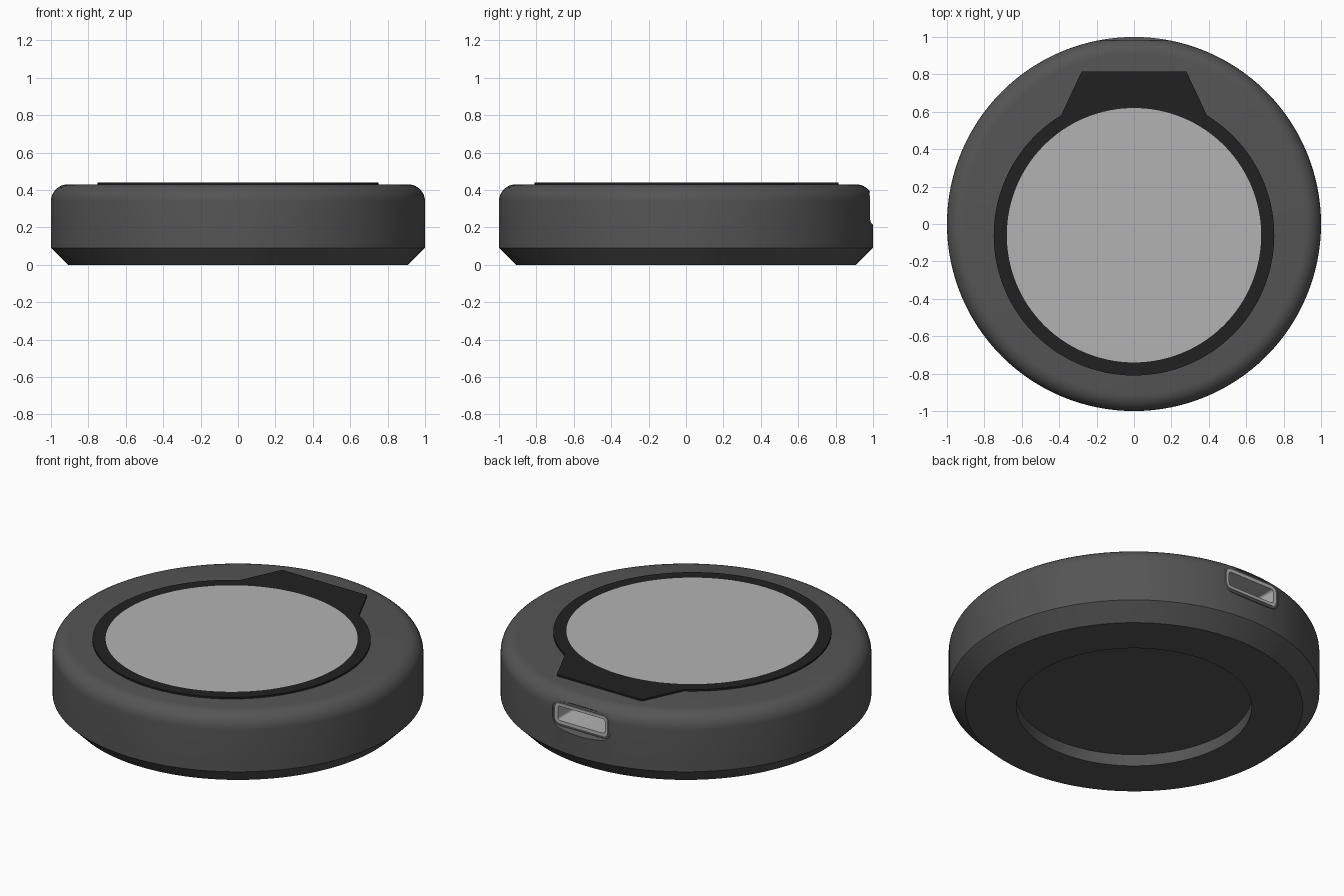
import bpy, bmesh, math
from math import sin, cos, pi

if "Cube" in bpy.data.objects:
    bpy.data.objects.remove(bpy.data.objects["Cube"])

TOP = 0.43
PORT_Z = 0.31
DISC_Y = -0.06


def material(name, v):
    m = bpy.data.materials.new(name)
    m.diffuse_color = (v, v, v, 1)
    m.use_nodes = True
    m.node_tree.nodes["Principled BSDF"].inputs["Base Color"].default_value = m.diffuse_color
    return m


dark_grey = material("dark_grey", 0.09)
black = material("black", 0.015)
light_grey = material("light_grey", 0.45)


def finish(ob, mat=None):
    bpy.ops.object.select_all(action='DESELECT')
    bpy.context.view_layer.objects.active = ob
    ob.select_set(True)
    if mat:
        ob.data.materials.append(mat)
    bpy.ops.object.shade_smooth_by_angle(angle=math.radians(30))


def loft(name, rings):
    """Skin a list of equal-length rings and cap both ends."""
    bm = bmesh.new()
    vs = [[bm.verts.new(p) for p in r] for r in rings]
    n = len(rings[0])
    for a, b in zip(vs, vs[1:]):
        for i in range(n):
            j = (i + 1) % n
            bm.faces.new((a[i], a[j], b[j], b[i]))
    bm.faces.new(vs[0][::-1])
    bm.faces.new(vs[-1])
    bmesh.ops.recalc_face_normals(bm, faces=bm.faces)
    me = bpy.data.meshes.new(name)
    bm.to_mesh(me)
    bm.free()
    ob = bpy.data.objects.new(name, me)
    bpy.context.collection.objects.link(ob)
    return ob


def circle(r, z, y=0.0, n=128):
    return [(r * cos(2 * pi * i / n), y + r * sin(2 * pi * i / n), z) for i in range(n)]


def slot(w, h, r, y, n=6):
    """Rounded rectangle in the xz plane, centred on the port."""
    pts = []
    for q, (sx, sz) in enumerate(((1, 1), (-1, 1), (-1, -1), (1, -1))):
        for i in range(n + 1):
            a = (q + i / n) * pi / 2
            pts.append((sx * (w / 2 - r) + r * cos(a), y,
                        PORT_Z + sz * (h / 2 - r) + r * sin(a)))
    return pts


def cut(ob, cutter):
    mod = ob.modifiers.new("cut", 'BOOLEAN')
    mod.operation = 'DIFFERENCE'
    mod.solver = 'EXACT'
    mod.object = cutter
    bpy.context.view_layer.objects.active = ob
    bpy.ops.object.modifier_apply(modifier=mod.name)
    bpy.data.objects.remove(cutter)


# Body: chamfered foot with a round recess, filleted top edge
profile = [(0.635, 0.07), (0.635, 0), (0.91, 0), (1, 0.09)]
profile += [(0.91 + 0.09 * cos(i * pi / 16), TOP - 0.09 + 0.09 * sin(i * pi / 16))
            for i in range(9)]
body = loft("body", [circle(r, z) for r, z in profile])

# Port opening in the back: shallow tapered recess, then the socket hole
cut(body, loft("recess_cutter", [slot(0.38, 0.15, 0.05, 0.98),
                                 slot(0.42, 0.19, 0.07, 1.0),
                                 slot(0.42, 0.19, 0.07, 1.1)]))
cut(body, loft("socket_cutter", [slot(0.345, 0.12, 0.03, 0.70),
                                 slot(0.345, 0.12, 0.03, 1.05)]))
finish(body, dark_grey)

# Metal socket shell, closed at both ends of its wall
shell = loft("port_shell", [slot(0.346, 0.121, 0.03, 0.70),
                            slot(0.346, 0.121, 0.03, 0.984),
                            slot(0.31, 0.085, 0.015, 0.984),
                            slot(0.31, 0.085, 0.015, 0.72)])
finish(shell, light_grey)

# Black trim: ring with a tapered tab, flat outline with a round hole
start = math.acos(0.39 / 0.75)
sweep = pi + 2 * start
outer = [(0.75 * cos(start - sweep * i / 120), DISC_Y + 0.75 * sin(start - sweep * i / 120))
         for i in range(121)]
outer += [(-0.28, 0.815), (0.28, 0.815)]
hole = [(x, y) for x, y, z in circle(0.68, 0, DISC_Y)]
curve = bpy.data.curves.new("trim_outline", 'CURVE')
curve.dimensions = '2D'
curve.fill_mode = 'BOTH'
curve.extrude = 0.01
for pts in (outer, hole):
    s = curve.splines.new('POLY')
    s.points.add(len(pts) - 1)
    for p, (x, y) in zip(s.points, pts):
        p.co = (x, y, 0, 1)
    s.use_cyclic_u = True
trim = bpy.data.objects.new("top_trim", curve)
trim.location.z = 0.43
bpy.context.collection.objects.link(trim)
bpy.ops.object.select_all(action='DESELECT')
bpy.context.view_layer.objects.active = trim
trim.select_set(True)
bpy.ops.object.convert(target='MESH')
finish(bpy.context.object, black)

# Light charging disc, flush with the trim
disc = loft("top_disc", [circle(0.68, 0.42, DISC_Y), circle(0.68, 0.44, DISC_Y)])
finish(disc, light_grey)
